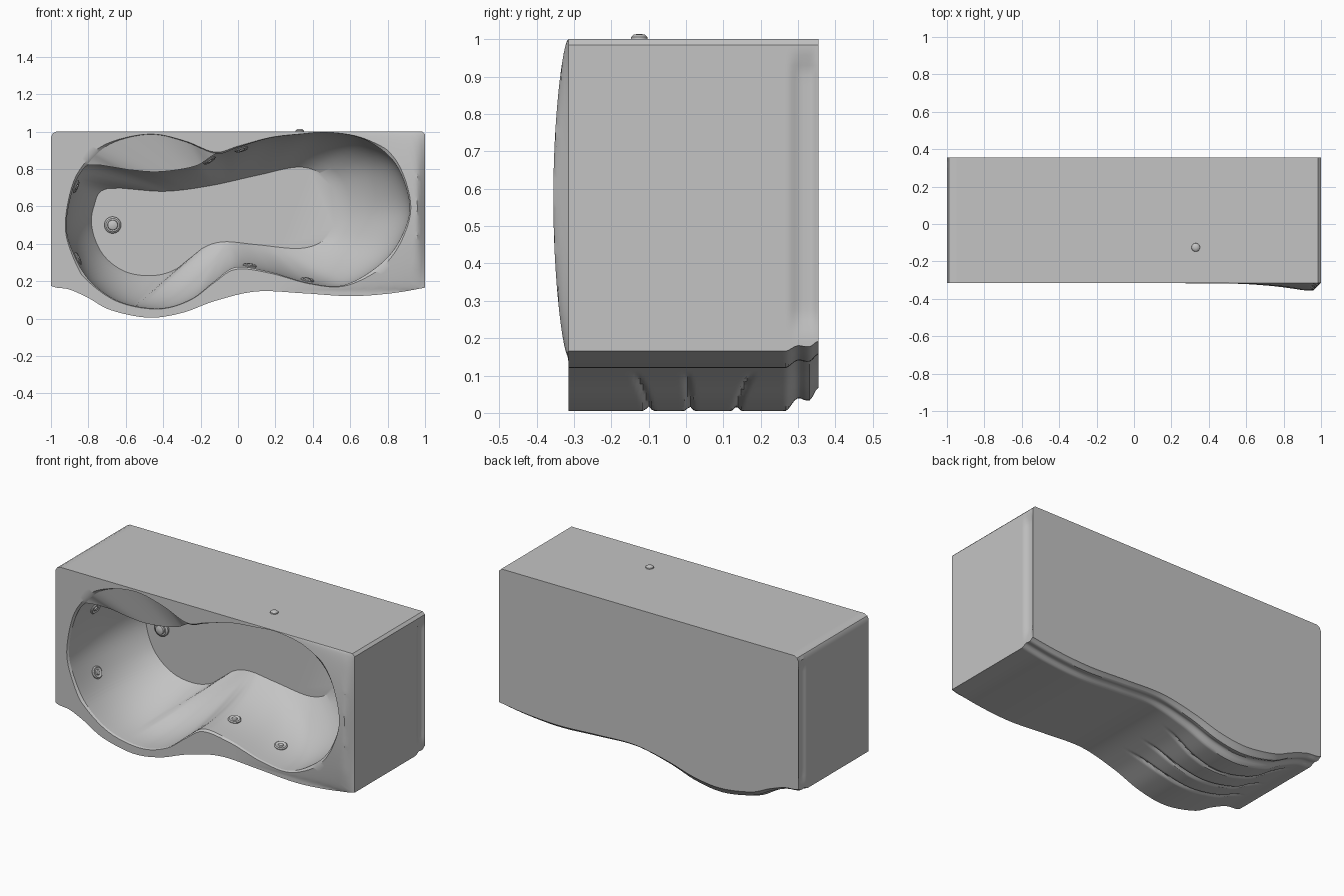
import bpy, bmesh, math
from mathutils import Vector
from mathutils.bvhtree import BVHTree

if "Cube" in bpy.data.objects:
    bpy.data.objects.remove(bpy.data.objects["Cube"], do_unlink=True)

FRONT, BACK = -0.315, 0.355
CENTRE = Vector((0, 0.55))

acrylic = bpy.data.materials.new("grey_acrylic")
acrylic.use_nodes = True
grey = (0.55, 0.55, 0.55, 1)
acrylic.diffuse_color = grey
acrylic.node_tree.nodes["Principled BSDF"].inputs["Base Color"].default_value = grey


def smooth(a, b, t):
    t = min(1, max(0, (t - a) / (b - a)))
    return t * t * (3 - 2 * t)


def spline(points, closed=True, steps=10):
    """Smooth curve through a few points."""
    pts = [Vector(p) for p in points]
    n, out = len(pts), []
    pick = (lambda i: pts[i % n]) if closed else (lambda i: pts[min(max(i, 0), n - 1)])
    for i in range(n if closed else n - 1):
        a, b, c, d = (pick(i + k) for k in (-1, 0, 1, 2))
        for s in range(steps):
            t = s / steps
            out.append(0.5 * (2 * b + (c - a) * t + (2 * a - 5 * b + 4 * c - d) * t ** 2
                              + (3 * b - a - 3 * c + d) * t ** 3))
    return out if closed else out + [pts[-1]]


def radial_match(loop, target):
    """Point of a loop in the same direction from the centre as the target."""
    d, best = (target - CENTRE).normalized(), 0
    for p, q in zip(loop, loop[1:] + loop[:1]):
        a, b = p - CENTRE, q - CENTRE
        ca, cb = d.cross(a), d.cross(b)
        if ca * cb <= 0 and ca != cb:
            best = max(best, d.dot(a.lerp(b, ca / (ca - cb))))
    return CENTRE + d * best


def finish(name, bm, angle=35):
    bmesh.ops.recalc_face_normals(bm, faces=bm.faces)
    mesh = bpy.data.meshes.new(name)
    bm.to_mesh(mesh)
    bm.free()
    ob = bpy.data.objects.new(name, mesh)
    bpy.context.collection.objects.link(ob)
    mesh.materials.append(acrylic)
    bpy.ops.object.select_all(action="DESELECT")
    ob.select_set(True)
    bpy.context.view_layer.objects.active = ob
    bpy.ops.object.shade_smooth_by_angle(angle=math.radians(angle))
    return ob


def loft(name, rings, cap=False):
    bm = bmesh.new()
    rows = [[bm.verts.new(p) for p in ring] for ring in rings]
    n = len(rows[0])
    for r, s in zip(rows, rows[1:]):
        for i in range(n):
            j = (i + 1) % n
            bm.faces.new((r[i], r[j], s[j], s[i]))
    if cap:
        bm.faces.new(rows[-1])
    return finish(name, bm)


# Outlines in x and z: outer edge, opening, ledge edge and floor
wave = spline([(-1, .175), (-.97, .165), (-.9, .155), (-.8, .11), (-.68, .045), (-.48, .005),
               (-.3, .03), (-.12, .095), (.1, .145), (.35, .135), (.6, .12), (.82, .135),
               (1, .165)], closed=False)


def line(a, b, n):
    return [Vector(a).lerp(Vector(b), i / n) for i in range(n)]


outer = (wave[:-1] + line((1, .165), (1, .985), 30) + line((1, .985), (.985, 1), 1)
         + line((.985, 1), (-.97, 1), 70) + line((-.97, 1), (-.99, .99), 1)
         + line((-.99, .99), (-1, .97), 1) + line((-1, .97), (-1, .175), 30))
crest = [(-.12, .88), (-.28, .945), (-.47, .985), (-.68, .935), (-.81, .82)]
ledge = [(-.12, .88), (-.23, .815), (-.42, .785), (-.58, .795), (-.81, .82)]
rest = [(-.88, .7), (-.917, .5), (-.88, .35), (-.79, .2), (-.63, .09), (-.42, .055),
        (-.25, .105), (-.12, .205), (-.01, .275), (.17, .25), (.38, .19), (.57, .18),
        (.76, .29), (.87, .43), (.917, .61), (.84, .83), (.68, .955), (.49, .995),
        (.33, .985), (.17, .965), (0, .915)]
floor_curve = spline([(-.7, .695), (-.77, .6), (-.78, .48), (-.72, .34), (-.6, .25), (-.45, .23),
                      (-.32, .27), (-.2, .37), (-.08, .41), (.1, .395), (.33, .375), (.46, .42),
                      (.52, .52), (.52, .65), (.46, .76), (.33, .81), (.1, .765), (-.15, .71),
                      (-.4, .68)])
opening_curve, ledge_curve = spline(crest + rest), spline(ledge + rest)
opening = [radial_match(opening_curve, p) for p in outer]
ledge_edge = [radial_match(ledge_curve, p) for p in outer]
floor = [radial_match(floor_curve, p) for p in outer]


def deck_y(x, z):
    """Front face height, raised as a headrest toward one end."""
    arch = math.sin(math.pi * min(1, max(0, (z - .15) / .85))) ** .6
    along = min(1, max(0, (x - .2) / .7)) * min(1, max(0, (1 - x) / .04))
    return FRONT - .04 * along * arch


# Rim deck around the opening, with a rolled inner lip
deck = []
for f in (0, .04, .1, .2, .35, .5, .65, .8, .92):
    ring = [p.lerp(q, f) for p, q in zip(outer, opening)]
    deck.append([(p.x, deck_y(p.x, p.y), p.y) for p in ring])
deck.append([(p.x, deck_y(p.x, p.y) + .012, p.y) for p in opening])
loft("rim_deck", deck)

# Basin: side ledge, curved walls and sloping floor
basin = [[(p.x, deck_y(p.x, p.y) + .012, p.y) for p in opening]]
top_y = []
for p, q in zip(opening, ledge_edge):
    top_y.append(deck_y(q.x, q.y) + .012 + .04 * min(1, (p - q).length / .12))
for k in range(13):
    u = k / 12
    ring = []
    for p, q, y0 in zip(ledge_edge, floor, top_y):
        m = p.lerp(q, u ** 2.5)
        ring.append((m.x, y0 + (.21 - .04 * q.x - y0) * u, m.y))
    basin.append(ring)
basin_ob = loft("basin", basin, cap=True)


# Outer shell: skirt with three flared grooves and a beaded back edge
def shell_point(p, y):
    x, z = p
    bead = smooth(.27, .31, y) * (1 - smooth(.335, BACK, y))
    if abs(x) > .99 and .2 < z < .96:
        x -= math.copysign(.012 * bead * smooth(.2, .27, z) * smooth(.96, .92, z), x)
    if z < .18:
        fade = smooth(-.92, -.8, x) * (1 - smooth(-.2, -.05, x))
        flare = (z / .11) ** 1.5
        groove = sum(math.exp(-((y - y0 - k * flare) / .008) ** 2)
                     for y0, k in ((-.1, -.04), (.01, -.01), (.135, .045)))
        lift = .035 * smooth(.265, .3, y) - .006 * smooth(.305, .32, y) + .035 * smooth(.33, BACK, y)
        z += .012 * fade * groove + lift * (1 - 3.5 * z)
    return (x, y, z)


stations = 84
shell = [[shell_point(p, FRONT + (BACK - FRONT) * i / stations) for p in outer]
         for i in range(stations + 1)]
loft("outer_shell", shell, cap=True)


# Round fittings turned from a small profile
def fitting(name, profile, place, normal):
    turn = Vector((0, 0, 1)).rotation_difference(Vector(normal))
    rings = [[Vector(place) + turn @ Vector((r * math.cos(a), r * math.sin(a), h))
              for a in (math.tau * i / 24 for i in range(24))] for r, h in profile]
    loft(name, rings, cap=True)


fitting("drain_cover", [(.045, -.01), (.045, .012), (.036, .02), (.028, .02), (.026, .03), (.012, .035)],
        (-.67, .236, .5), (0, -1, 0))
fitting("overflow_knob", [(.024, -.01), (.022, .006), (.015, .012), (.006, .014)],
        (.33, -.125, 1), (0, 0, 1))

# Water jets seated on the basin walls
tree = BVHTree.FromPolygons([v.co for v in basin_ob.data.vertices],
                            [p.vertices for p in basin_ob.data.polygons])
jet = [(.036, -.005), (.036, .005), (.03, .01), (.022, .006), (.016, .006), (.012, .012), (.005, .013)]
for i, (x, z) in enumerate([(.02, .9), (-.15, .84), (-.88, .71), (-.88, .31), (.06, .26), (.37, .2)]):
    spot, normal, _, _ = tree.find_nearest(Vector((x, -.12, z)))
    inward = Vector((-.45 if x < -.1 else .4, -.1, .55)) - spot
    fitting("water_jet_%d" % (i + 1), jet, spot, normal if normal.dot(inward) > 0 else -normal)
